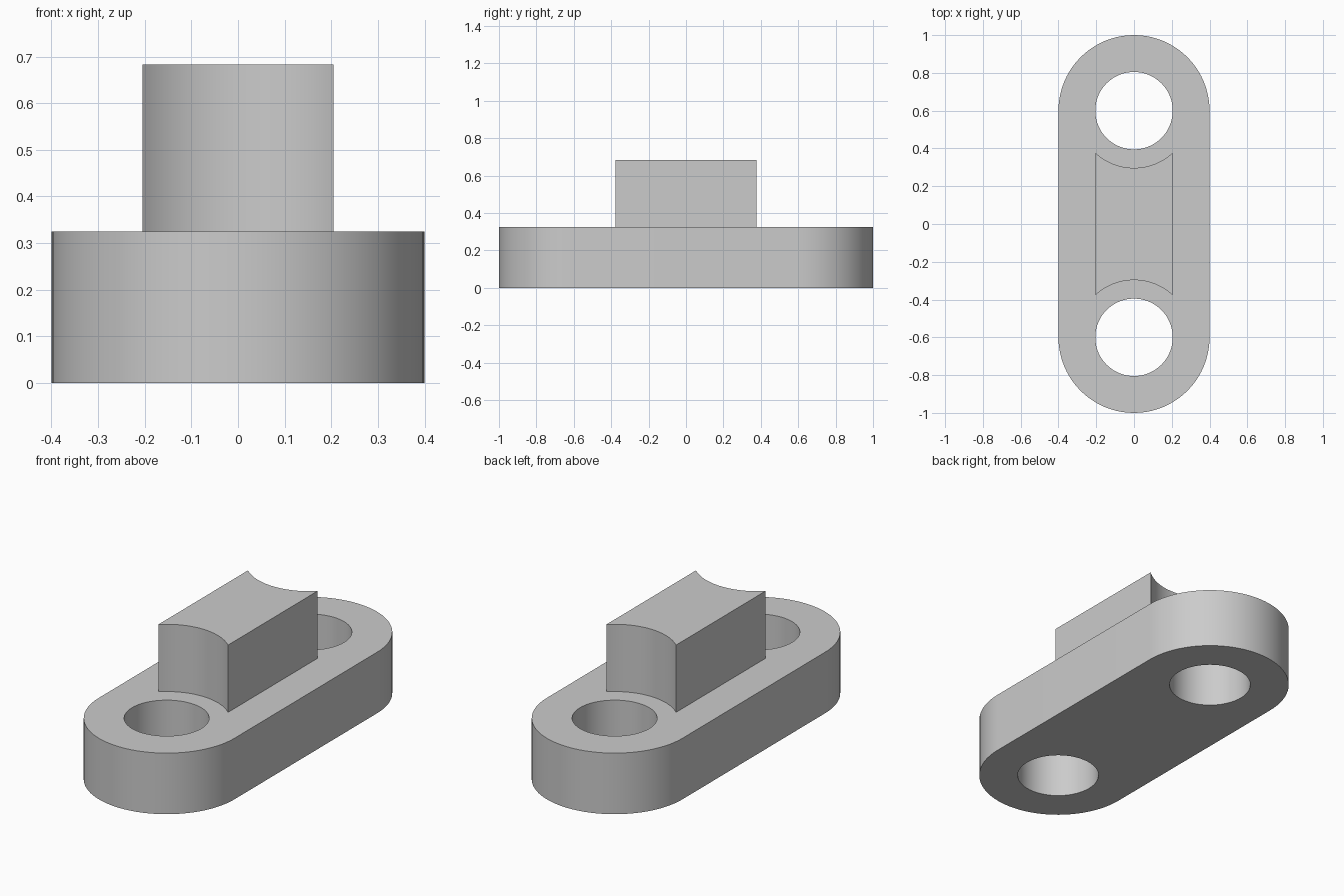
import bpy, bmesh
from math import sin, cos, pi, asin, radians

cube = bpy.data.objects.get("Cube")
if cube:
    bpy.data.objects.remove(cube, do_unlink=True)

PITCH = 0.6        # hole centre distance from the middle
HOLE_R = 0.205
END_R = 0.4
SCOOP_R = 0.303    # concave ends of the block
PLATE_H = 0.325
TOP = 0.683

grey = bpy.data.materials.new("plain grey")
grey.use_nodes = True
grey.diffuse_color = (0.6, 0.6, 0.6, 1)
grey.node_tree.nodes["Principled BSDF"].inputs["Base Color"].default_value = (0.6, 0.6, 0.6, 1)


def arc(cy, r, start, end, steps):
    """Points on an arc about (0, cy), both ends included."""
    angles = [start + (end - start) * i / steps for i in range(steps + 1)]
    return [(r * cos(a), cy + r * sin(a)) for a in angles]


def prism(name, loops, z0, z1):
    """Extrude an outline, with optional hole loops, from z0 to z1."""
    bm = bmesh.new()
    edges = []
    for loop in loops:
        vs = [bm.verts.new((x, y, z0)) for x, y in loop]
        edges += [bm.edges.new((a, b)) for a, b in zip(vs, vs[1:] + vs[:1])]
    bmesh.ops.triangle_fill(bm, edges=edges, use_beauty=True, use_dissolve=False, normal=(0, 0, 1))
    ext = bmesh.ops.extrude_face_region(bm, geom=bm.faces[:], use_keep_orig=True)
    moved = [g for g in ext["geom"] if isinstance(g, bmesh.types.BMVert)]
    bmesh.ops.translate(bm, verts=moved, vec=(0, 0, z1 - z0))
    bmesh.ops.recalc_face_normals(bm, faces=bm.faces[:])
    mesh = bpy.data.meshes.new(name)
    bm.to_mesh(mesh)
    bm.free()
    mesh.materials.append(grey)
    obj = bpy.data.objects.new(name, mesh)
    bpy.context.collection.objects.link(obj)
    bpy.ops.object.select_all(action='DESELECT')
    obj.select_set(True)
    bpy.context.view_layer.objects.active = obj
    bpy.ops.object.shade_smooth_by_angle(angle=radians(30))
    return obj


# Slot-shaped base plate with two round through holes
outline = arc(PITCH, END_R, 0, pi, 40) + arc(-PITCH, END_R, pi, 2 * pi, 40)
holes = [arc(s * PITCH, HOLE_R, 0, 2 * pi, 64)[:-1] for s in (-1, 1)]
prism("base_plate", [outline] + holes, 0, PLATE_H)

# Raised centre block, its ends scooped concentric with the holes
half = asin(HOLE_R / SCOOP_R)
back = arc(PITCH, SCOOP_R, -pi / 2 + half, -pi / 2 - half, 24)
front = arc(-PITCH, SCOOP_R, pi / 2 + half, pi / 2 - half, 24)
prism("centre_block", [back + front], PLATE_H, TOP)
